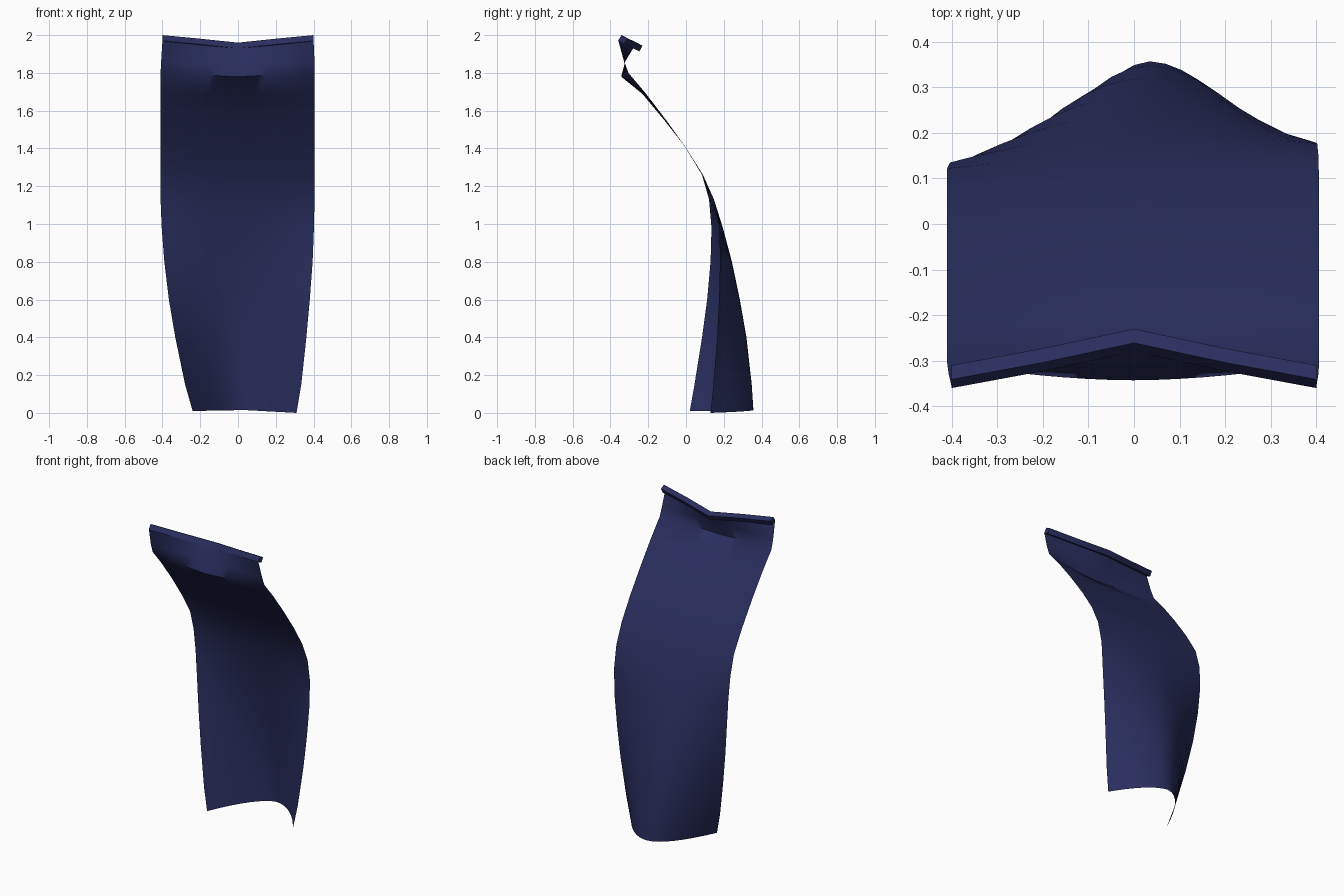
import bpy, bmesh

if "Cube" in bpy.data.objects:
    bpy.data.objects.remove(bpy.data.objects["Cube"])

mat = bpy.data.materials.new("navy_cloth")
mat.diffuse_color = (0.022, 0.027, 0.11, 1)
mat.use_nodes = True
mat.node_tree.nodes["Principled BSDF"].inputs["Base Color"].default_value = mat.diffuse_color


def make_object(name, bm, smooth_angle):
    mesh = bpy.data.meshes.new(name)
    bm.to_mesh(mesh)
    bm.free()
    ob = bpy.data.objects.new(name, mesh)
    bpy.context.collection.objects.link(ob)
    mesh.materials.append(mat)
    bpy.ops.object.select_all(action='DESELECT')
    ob.select_set(True)
    bpy.context.view_layer.objects.active = ob
    bpy.ops.object.shade_smooth_by_angle(angle=smooth_angle)
    return ob


def loft(bm, rows, closed=False):
    """Bridge rows of points with quads."""
    vr = [[bm.verts.new(p) for p in r] for r in rows]
    n = len(vr[0])
    for a, b in zip(vr, vr[1:]):
        for i in range(n if closed else n - 1):
            j = (i + 1) % n
            bm.faces.new((a[i], a[j], b[j], b[i]))
    return vr


# Draped cape: rows of (z, left x, right x, left y, centre y, right y)
ROWS = [
    (0.00, -0.24, 0.31, 0.02, 0.357, 0.13),
    (0.15, -0.28, 0.335, 0.045, 0.348, 0.145),
    (0.40, -0.332, 0.362, 0.085, 0.32, 0.165),
    (0.60, -0.366, 0.38, 0.112, 0.285, 0.175),
    (0.80, -0.39, 0.395, 0.13, 0.243, 0.18),
    (0.98, -0.404, 0.402, 0.135, 0.195, 0.177),
    (1.13, -0.41, 0.405, 0.122, 0.148, 0.148),
    (1.26, -0.41, 0.406, 0.085, 0.09, 0.09),
    (1.40, -0.41, 0.406, 0.0, 0.002, 0.002),
    (1.55, -0.41, 0.406, -0.105, -0.115, -0.105),
    (1.69, -0.41, 0.406, -0.212, -0.232, -0.212),
    (1.80, -0.41, 0.406, -0.305, -0.343, -0.305),
    (1.86, -0.407, 0.405, -0.328, -0.322, -0.328),
    (1.97, -0.40, 0.40, -0.358, -0.28, -0.358),
]
SAG = {1.80: 0.02, 1.97: 0.04}   # how far the middle of a row dips
COLS = 16
rows = []
for z, xl, xr, yl, yc, yr in ROWS:
    power = 1.1 if z > 1.9 else 1.8
    row = []
    for i in range(COLS + 1):
        u = 2 * i / COLS - 1
        x = xl + (xr - xl) * (u + 1) / 2
        y = yc + ((yl if u < 0 else yr) - yc) * abs(u) ** power
        height = z - SAG.get(z, 0) * (1 - abs(u))
        if z == 0:
            height = 0.005 - 0.005 * u + 0.01 * (1 - abs(u))
        row.append((x, y, height))
    rows.append(row)
bm = bmesh.new()
loft(bm, rows)
make_object("cape", bm, 1.0)

# Tilted square band along the V-shaped top edge
SECTION = [(0, 0), (0.019, 0.03), (0.05, 0.014), (0.033, -0.016)]
PATH = [(-0.4, -0.36, 1.97), (-0.2, -0.323, 1.951), (0, -0.28, 1.93),
        (0.2, -0.323, 1.951), (0.4, -0.36, 1.97)]
bm = bmesh.new()
rings = loft(bm, [[(x, y + dy, z + dz) for dy, dz in SECTION]
                  for x, y, z in PATH], closed=True)
bm.faces.new(rings[0])
bm.faces.new(rings[-1])
bmesh.ops.recalc_face_normals(bm, faces=bm.faces)
make_object("collar_band", bm, 0.5)
